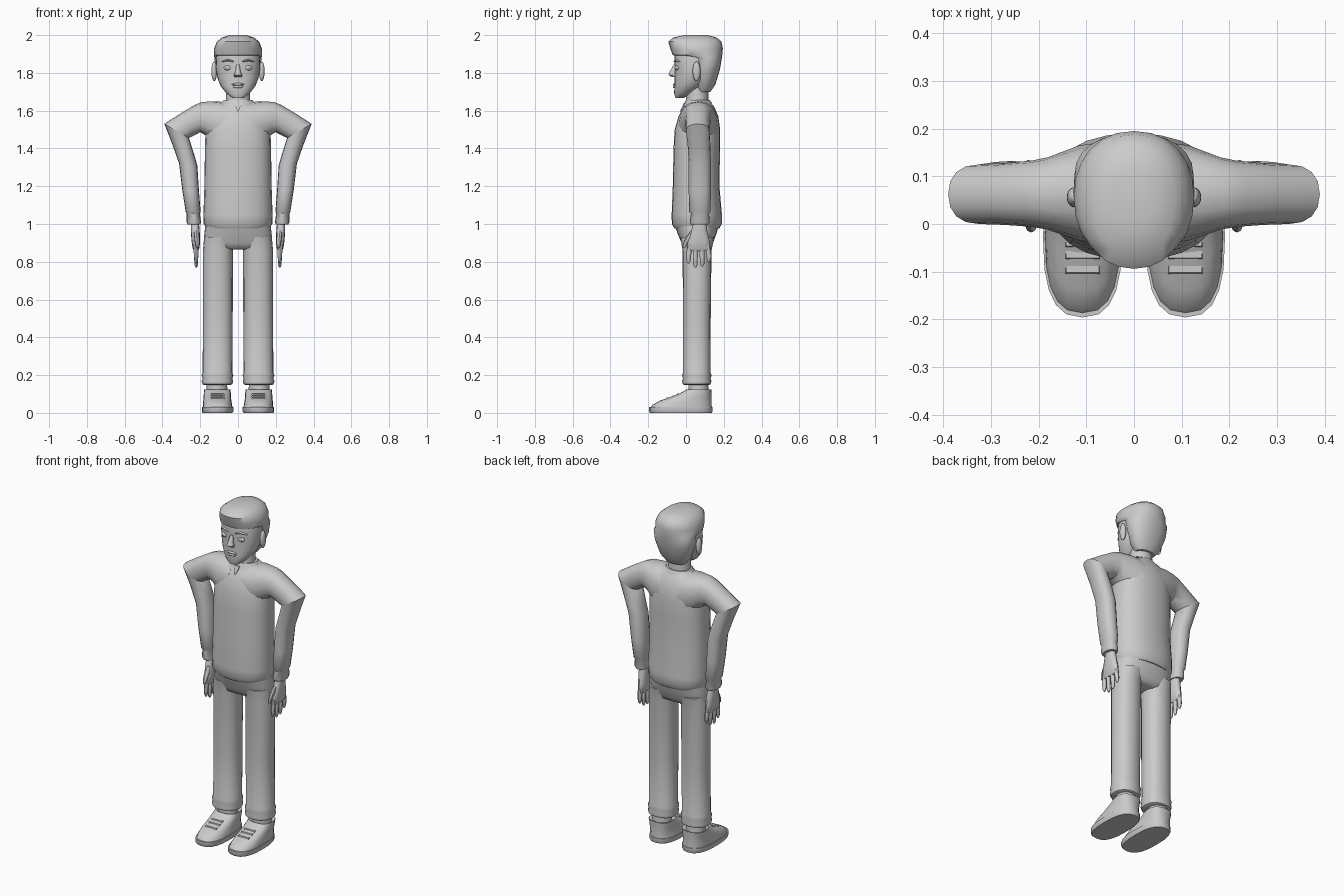
import bpy, bmesh, math

grey = bpy.data.materials.new("plain_grey")
grey.diffuse_color = (0.6, 0.6, 0.6, 1)


def finish(name, bm, mirror=False, angle=45):
    bmesh.ops.recalc_face_normals(bm, faces=bm.faces[:])
    mesh = bpy.data.meshes.new(name)
    bm.to_mesh(mesh)
    bm.free()
    mesh.materials.append(grey)
    ob = bpy.data.objects.new(name, mesh)
    bpy.context.collection.objects.link(ob)
    bpy.ops.object.select_all(action='DESELECT')
    ob.select_set(True)
    bpy.context.view_layer.objects.active = ob
    bpy.ops.object.shade_smooth_by_angle(angle=math.radians(angle))
    if mirror:
        ob.modifiers.new("mirror", 'MIRROR')
    return ob


def loft(name, rings, n=16, power=2.0, mirror=False, angle=45):
    """Each ring: (x0, z0, x1, z1, y0, y1), two opposite ends and a depth range."""
    bm = bmesh.new()
    loops = []
    for x0, z0, x1, z1, y0, y1 in rings:
        loop = []
        for i in range(n):
            t = 2 * math.pi * (i + 0.5) / n if n == 4 else 2 * math.pi * i / n
            u, v = (math.copysign(abs(k) ** (2 / power), k) for k in (math.cos(t), math.sin(t)))
            loop.append(bm.verts.new(((x0 + x1) / 2 + u * (x1 - x0) / 2,
                                      (y0 + y1) / 2 + v * (y1 - y0) / 2,
                                      (z0 + z1) / 2 + u * (z1 - z0) / 2)))
        loops.append(loop)
    for a, b in zip(loops, loops[1:]):
        for i in range(n):
            j = (i + 1) % n
            bm.faces.new((a[i], a[j], b[j], b[i]))
    bm.faces.new(loops[0])
    bm.faces.new(loops[-1])
    return finish(name, bm, mirror, angle)


def level(rows):
    """Centred horizontal rings from (z, half width, front, back)."""
    return [(-w, z, w, z, f, b) for z, w, f, b in rows]


def side(rows):
    """Off-centre horizontal rings from (z, inner x, outer x, front, back)."""
    return [(a, z, b, z, f, k) for z, a, b, f, k in rows]


def ball(name, loc, size, mirror=False):
    bm = bmesh.new()
    bmesh.ops.create_uvsphere(bm, u_segments=16, v_segments=10, radius=1)
    bmesh.ops.scale(bm, vec=size, verts=bm.verts)
    bmesh.ops.translate(bm, vec=loc, verts=bm.verts)
    return finish(name, bm, mirror)


# Shirt body, collar and neckline notch
loft("shirt_body", level([
    (0.975, 0.165, -0.06, 0.175), (1.0, 0.182, -0.075, 0.19), (1.05, 0.183, -0.076, 0.19),
    (1.2, 0.178, -0.07, 0.177), (1.4, 0.175, -0.066, 0.18), (1.5, 0.172, -0.06, 0.181),
    (1.57, 0.16, -0.04, 0.171), (1.62, 0.125, -0.012, 0.15), (1.65, 0.08, 0.01, 0.125)]),
    n=24, power=2.3)
loft("collar", level([(1.625, 0.1, -0.014, 0.14), (1.645, 0.087, -0.006, 0.134),
                      (1.657, 0.076, 0.0, 0.125)]), n=24)
loft("neckline_notch", level([(1.64, 0.018, -0.012, 0.0), (1.62, 0.012, -0.02, -0.008),
                              (1.595, 0.002, -0.034, -0.02)]), n=4, power=50)

# Sleeves: shoulder to pinched elbow, then forearm to cuff
loft("upper_sleeve", [
    (0.04, 1.64, 0.04, 1.40, -0.045, 0.175), (0.11, 1.65, 0.12, 1.42, -0.035, 0.165),
    (0.19, 1.646, 0.172, 1.47, -0.012, 0.14), (0.23, 1.63, 0.20, 1.486, -0.006, 0.133),
    (0.31, 1.582, 0.23, 1.47, -0.002, 0.128), (0.39, 1.53, 0.26, 1.455, 0.0, 0.125)],
    power=2.3, mirror=True)
loft("forearm_sleeve", [
    (0.39, 1.53, 0.26, 1.455, 0.0, 0.125), (0.347, 1.42, 0.237, 1.385, 0.01, 0.13),
    (0.312, 1.32, 0.215, 1.31, 0.014, 0.132), (0.295, 1.18, 0.207, 1.18, 0.014, 0.132),
    (0.277, 1.065, 0.198, 1.065, 0.017, 0.13), (0.272, 1.055, 0.202, 1.055, 0.026, 0.122),
    (0.272, 1.01, 0.196, 1.01, 0.02, 0.126), (0.266, 0.998, 0.2, 0.998, 0.025, 0.12)],
    power=2.3, mirror=True)

# Hands
loft("palm", side([
    (1.01, 0.207, 0.25, 0.04, 0.105), (0.965, 0.203, 0.25, 0.028, 0.112),
    (0.91, 0.2, 0.246, 0.01, 0.125), (0.87, 0.205, 0.24, 0.004, 0.13),
    (0.858, 0.212, 0.234, 0.012, 0.122)]), n=12, power=2.4, mirror=True)
for i, tip in enumerate((0.79, 0.77, 0.775, 0.80)):
    y = 0.021 + i * 0.031
    d = (i - 1.5) * 0.005
    loft(f"finger_{i + 1}", side([
        (0.885, 0.209, 0.237, y - 0.014, y + 0.014),
        (0.83, 0.21, 0.233, y + d - 0.013, y + d + 0.013),
        (tip + 0.012, 0.212, 0.23, y + d - 0.011, y + d + 0.011),
        (tip, 0.217, 0.225, y + d - 0.005, y + d + 0.005)]), n=8, mirror=True)
loft("thumb", side([
    (0.965, 0.21, 0.235, 0.025, 0.06), (0.93, 0.205, 0.232, 0.0, 0.035),
    (0.895, 0.204, 0.228, -0.017, 0.008), (0.875, 0.21, 0.222, -0.018, -0.004)]),
    n=8, mirror=True)

# Trousers: hips and legs with rolled hems
loft("hips", level([
    (1.0, 0.172, -0.062, 0.175), (0.95, 0.178, -0.045, 0.162), (0.9, 0.182, -0.024, 0.143),
    (0.875, 0.175, -0.012, 0.13), (0.865, 0.15, 0.01, 0.11)]), n=24, power=2.5)
loft("leg", side([
    (0.93, 0.02, 0.178, -0.03, 0.15), (0.86, 0.026, 0.186, -0.018, 0.135),
    (0.5, 0.028, 0.186, -0.016, 0.131), (0.215, 0.03, 0.187, -0.016, 0.13),
    (0.198, 0.024, 0.193, -0.021, 0.135), (0.182, 0.03, 0.187, -0.016, 0.13),
    (0.168, 0.025, 0.193, -0.021, 0.135), (0.152, 0.03, 0.188, -0.017, 0.13),
    (0.147, 0.04, 0.178, -0.007, 0.12)]), power=2.3, mirror=True)
loft("sock", side([(0.16, 0.058, 0.165, 0.012, 0.117), (0.1, 0.055, 0.168, 0.012, 0.12)]),
     mirror=True)

# Shoes with soles and laces
loft("sole", side([(0.0, 0.03, 0.187, -0.19, 0.136), (0.008, 0.025, 0.191, -0.196, 0.14),
                   (0.03, 0.025, 0.191, -0.196, 0.14)]), n=20, power=2.6, mirror=True)
loft("shoe", side([
    (0.025, 0.029, 0.187, -0.19, 0.137), (0.042, 0.031, 0.186, -0.178, 0.136),
    (0.064, 0.035, 0.184, -0.14, 0.135), (0.085, 0.037, 0.182, -0.08, 0.134),
    (0.105, 0.038, 0.181, -0.03, 0.134), (0.125, 0.041, 0.179, 0.005, 0.135),
    (0.117, 0.055, 0.167, 0.02, 0.122)]), n=20, power=2.6, mirror=True)
for i, (y, z) in enumerate(((-0.04, 0.101), (-0.065, 0.091), (-0.096, 0.08))):
    loft(f"lace_{i + 1}", side([(z - 0.014, 0.07, 0.146, y - 0.011, y + 0.008),
                                (z + 0.002, 0.073, 0.143, y - 0.006, y + 0.008)]),
         n=4, power=50, mirror=True)

# Neck and head
loft("neck", level([(1.6, 0.075, -0.005, 0.125), (1.66, 0.064, 0.0, 0.118),
                    (1.75, 0.062, 0.0, 0.118)]))
loft("head", level([
    (1.668, 0.03, -0.056, -0.012), (1.69, 0.06, -0.063, 0.03), (1.73, 0.092, -0.061, 0.09),
    (1.77, 0.108, -0.06, 0.125), (1.83, 0.118, -0.059, 0.145), (1.89, 0.115, -0.062, 0.15),
    (1.95, 0.1, -0.05, 0.15)]), n=24, power=2.2)

# Hair: back of the head rising to an overhanging front sweep
loft("hair", level([
    (1.7, 0.06, 0.055, 0.13), (1.74, 0.092, 0.04, 0.156), (1.82, 0.119, 0.028, 0.18),
    (1.88, 0.125, 0.015, 0.19), (1.894, 0.127, -0.07, 0.192), (1.93, 0.126, -0.084, 0.195),
    (1.965, 0.112, -0.094, 0.188), (1.987, 0.085, -0.068, 0.163), (2.0, 0.045, -0.01, 0.115)]),
    n=24, power=2.2)

# Ears and face details
ball("ear", (0.126, 0.056, 1.808), (0.015, 0.021, 0.052), True)
ball("eye", (0.053, -0.046, 1.827), (0.023, 0.011, 0.014), True)
ball("iris", (0.053, -0.054, 1.827), (0.01, 0.006, 0.01), True)
loft("eyebrow", [(0.024, 1.865, 0.024, 1.857, -0.066, -0.05),
                 (0.055, 1.874, 0.055, 1.862, -0.061, -0.04),
                 (0.085, 1.862, 0.085, 1.857, -0.042, -0.022)], n=8, mirror=True)
loft("nose", level([(1.845, 0.008, -0.066, -0.05), (1.805, 0.014, -0.088, -0.05),
                    (1.79, 0.022, -0.094, -0.05), (1.778, 0.02, -0.076, -0.05)]), n=10)
ball("upper_lip", (0, -0.058, 1.739), (0.034, 0.011, 0.007))
ball("lower_lip", (0, -0.058, 1.727), (0.028, 0.011, 0.008))
